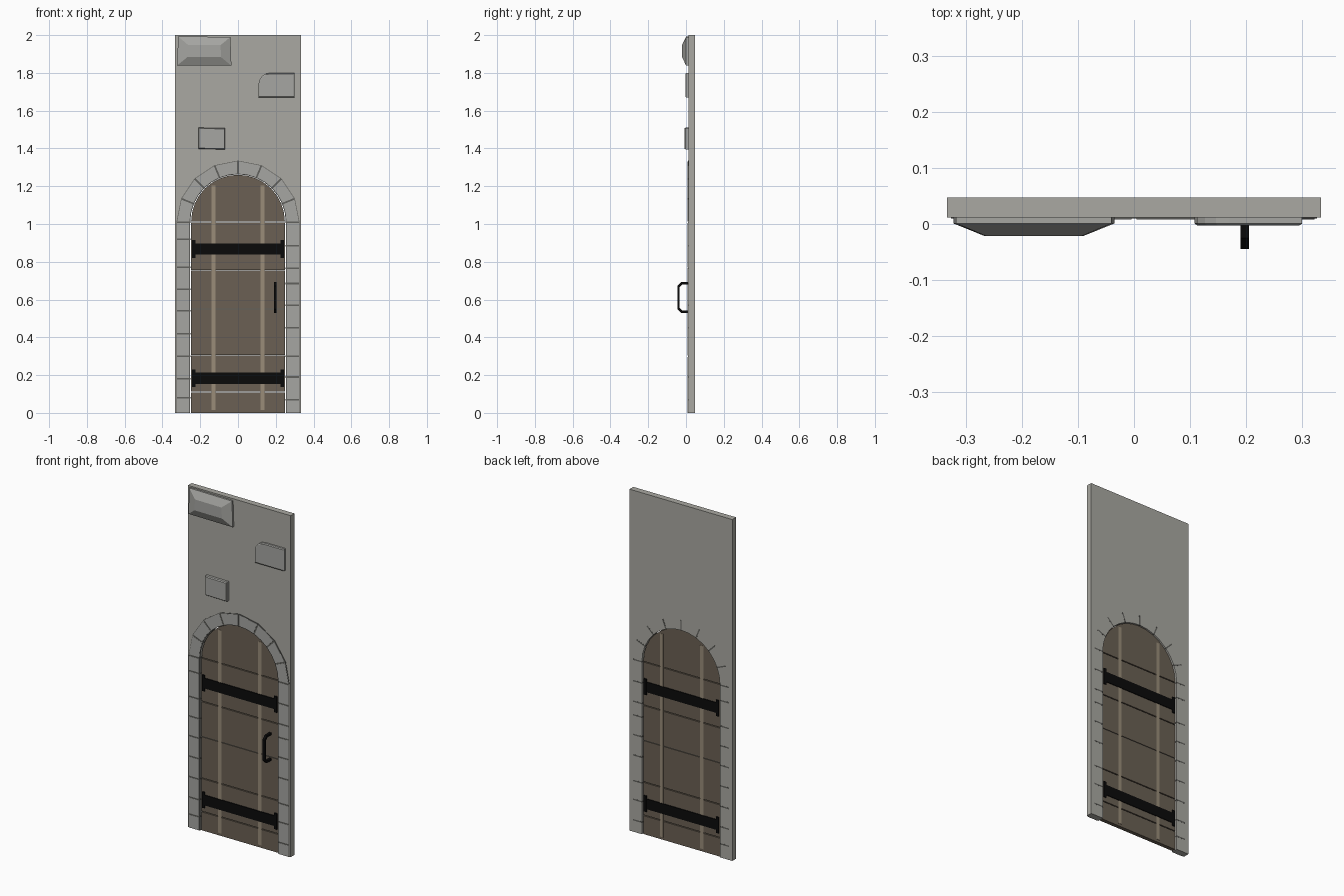
import bpy, bmesh, math

if "Cube" in bpy.data.objects:
    bpy.data.objects.remove(bpy.data.objects["Cube"])


def mat(name, r, g, b):
    m = bpy.data.materials.new(name)
    m.diffuse_color = (r, g, b, 1)
    m.use_nodes = True
    m.node_tree.nodes["Principled BSDF"].inputs["Base Color"].default_value = m.diffuse_color
    return m


WALL = mat("wall_grey", 0.40, 0.395, 0.36)
STONE = mat("stone_grey", 0.38, 0.38, 0.36)
MORTAR = mat("mortar_dark_grey", 0.12, 0.12, 0.11)
WOOD = mat("door_brown", 0.145, 0.118, 0.088)
STRIP = mat("batten_tan", 0.32, 0.265, 0.19)
IRON = mat("black_iron", 0.003, 0.003, 0.003)


def loft(name, rings, m):
    """Solid through matching closed rings of 3D points."""
    bm = bmesh.new()
    vs = [[bm.verts.new(p) for p in ring] for ring in rings]
    n = len(vs[0])
    bm.faces.new(vs[0])
    bm.faces.new(vs[-1])
    for a, b in zip(vs, vs[1:]):
        for i in range(n):
            j = (i + 1) % n
            bm.faces.new((a[i], a[j], b[j], b[i]))
    bmesh.ops.recalc_face_normals(bm, faces=bm.faces)
    me = bpy.data.meshes.new(name)
    bm.to_mesh(me)
    bm.free()
    me.materials.append(m)
    ob = bpy.data.objects.new(name, me)
    bpy.context.collection.objects.link(ob)
    return ob


def prism(name, pts, y0, y1, m):
    """Extrude an (x, z) outline along y."""
    return loft(name, [[(x, y0, z) for x, z in pts], [(x, y1, z) for x, z in pts]], m)


def box(name, x0, x1, y0, y1, z0, z1, m):
    return prism(name, [(x0, z0), (x1, z0), (x1, z1), (x0, z1)], y0, y1, m)


SPRING = 1.01


def polar(r, deg):
    a = math.radians(deg)
    return (r * math.cos(a), SPRING + r * math.sin(a))


def arch(r, n):
    return [polar(r, 180 * i / n) for i in range(n + 1)]


RI, RO = 0.253, 0.326

# wall with arched doorway
prism("wall", [(0.333, 0), (0.333, 2), (-0.333, 2), (-0.333, 0), (-RI, 0)]
      + arch(RI, 16)[::-1] + [(RI, 0)], 0.012, 0.047, WALL)

# mortar bed behind the surround stones
prism("mortar_bed", [(RO, 0)] + arch(RO, 8) + [(-RO, 0), (-RI, 0)]
      + arch(RI, 16)[::-1] + [(RI, 0)], 0.0095, 0.0122, MORTAR)

# jamb stones and joints that run through the wall
G = 0.004
jambs = {-1: [0, 0.08, 0.18, 0.30, 0.42, 0.54, 0.655, 0.77, 0.92, SPRING],
         1: [0, 0.07, 0.19, 0.30, 0.45, 0.57, 0.685, 0.765, 0.885, SPRING]}
for s, zs in jambs.items():
    for a, b in zip(zs, zs[1:]):
        box("jamb_stone", s * (RI + G), s * (RO - G), 0.008, 0.0121,
            a + (G if a else 0), b - G, STONE)
        box("jamb_joint", s * (RI - 0.001), s * (RO - 0.015), 0.0096, 0.0474,
            b - G, b + G, MORTAR)

# arch stones
for i in range(8):
    a, b = 22.5 * i, 22.5 * (i + 1)
    ri, ro = RI + G, RO - G
    prism("arch_stone", [polar(ro, a + 0.8), polar(ro, b - 0.8), polar(ri, b - 1),
                         polar(ri, (a + b) / 2), polar(ri, a + 1)],
          0.008, 0.0121, STONE)
    if i:
        prism("arch_joint", [polar(RI - 0.001, a - 0.9), polar(RO - 0.015, a - 0.7),
                             polar(RO - 0.015, a + 0.7), polar(RI - 0.001, a + 0.9)],
              0.0096, 0.0474, MORTAR)

# door planks with narrow gaps
DW = 0.248
zs = [0, 0.11, 0.305, 0.55, 0.755, SPRING]
for a, b in zip(zs, zs[1:]):
    box("door_plank", -DW, DW, 0.018, 0.040, a + (0.0025 if a else 0), b - 0.0025, WOOD)
prism("door_top_plank", [(x, z + 0.0025) for x, z in arch(DW, 16)], 0.018, 0.040, WOOD)
box("door_dark_joint", -DW, DW, 0.022, 0.036, 0.546, 0.554, MORTAR)

for s in (-1, 1):
    # upright battens
    box("door_batten", s * 0.13 - 0.011, s * 0.13 + 0.011, 0.0165, 0.0415, 0.015, 1.205, STRIP)

# iron straps with end plates
for z in (0.183, 0.868):
    box("iron_strap", -0.235, 0.235, 0.013, 0.0445, z - 0.03, z + 0.03, IRON)
    for s in (-1, 1):
        box("strap_end", s * 0.226, s * 0.243, 0.0115, 0.046, z - 0.047, z + 0.047, IRON)

# handle: chamfered C swept along its outline
outer = [(0.02, 0.53), (-0.025, 0.53), (-0.045, 0.55), (-0.045, 0.672), (-0.025, 0.692), (0.02, 0.692)]
inner = [(0.02, 0.542), (-0.02, 0.542), (-0.034, 0.556), (-0.034, 0.666), (-0.02, 0.68), (0.02, 0.68)]
prof = outer + inner[::-1]
loft("handle", [[(x, y, z) for y, z in prof] for x in (0.19, 0.205)], IRON)


# raised wall stones: base outline, shoulder and tapered face
def raised(name, pts, shoulder, front, kx, kz):
    xs = [p[0] for p in pts]
    zz = [p[1] for p in pts]
    cx, cz = (min(xs) + max(xs)) / 2, (min(zz) + max(zz)) / 2
    rings = [[(x, y, z) for x, z in pts] for y in (0.013, shoulder)]
    rings.append([(cx + (x - cx) * kx, front, cz + (z - cz) * kz) for x, z in pts])
    loft(name, rings, STONE)


raised("large_wall_stone", [(-0.322, 1.84), (-0.035, 1.838), (-0.04, 1.99), (-0.317, 1.993)],
       0.001, -0.021, 0.62, 0.42)
corner = [(0.17 + 0.062 * math.cos(math.radians(d)), 1.738 + 0.062 * math.sin(math.radians(d)))
          for d in (90, 112.5, 135, 157.5, 180)]
raised("rounded_wall_stone", [(0.108, 1.67), (0.30, 1.67), (0.30, 1.80)][:3] + corner,
       0.001, -0.003, 0.94, 0.92)
raised("small_wall_stone", [(-0.21, 1.397), (-0.068, 1.395), (-0.068, 1.508), (-0.21, 1.51)],
       -0.003, -0.009, 0.94, 0.92)
